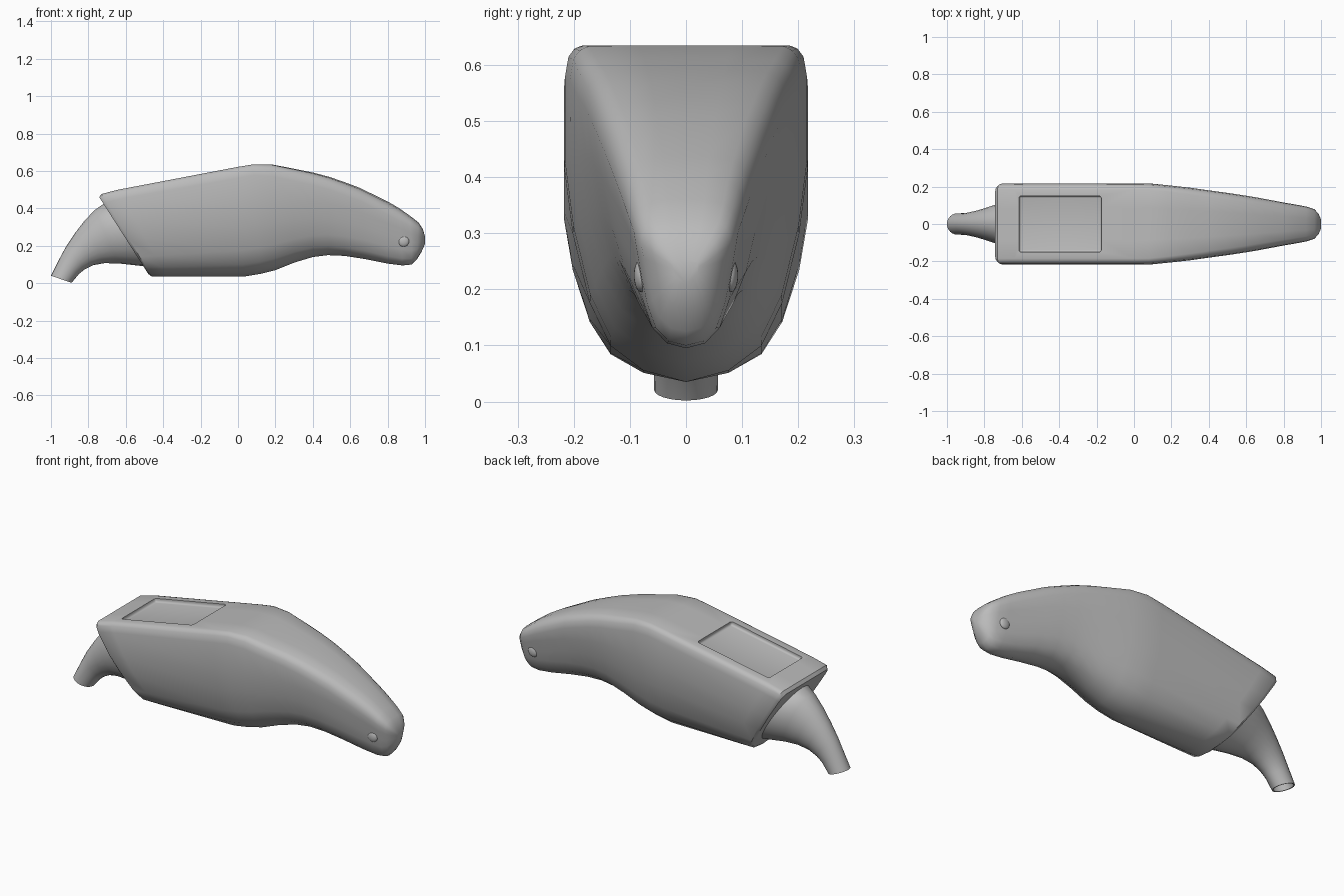
import bpy, bmesh, math
from mathutils import Vector

cube = bpy.data.objects.get("Cube")
if cube:
    bpy.data.objects.remove(cube, do_unlink=True)

grey = bpy.data.materials.new("plain grey")
grey.use_nodes = True
colour = (0.5, 0.5, 0.5, 1)
grey.diffuse_color = colour
grey.node_tree.nodes["Principled BSDF"].inputs["Base Color"].default_value = colour


def activate(obj):
    bpy.ops.object.select_all(action='DESELECT')
    obj.select_set(True)
    bpy.context.view_layer.objects.active = obj


def smooth(obj, angle=40):
    activate(obj)
    bpy.ops.object.shade_smooth_by_angle(angle=math.radians(angle))


def loft(name, rings, cap_end=True):
    """Skin closed rings of points; the first ring is always capped."""
    bm = bmesh.new()
    loops = [[bm.verts.new(p) for p in ring] for ring in rings]
    n = len(loops[0])
    for a, b in zip(loops, loops[1:]):
        for i in range(n):
            j = (i + 1) % n
            bm.faces.new((a[i], a[j], b[j], b[i]))
    bm.faces.new(loops[0])
    if cap_end:
        bm.faces.new(loops[-1])
    bmesh.ops.recalc_face_normals(bm, faces=bm.faces)
    mesh = bpy.data.meshes.new(name)
    bm.to_mesh(mesh)
    bm.free()
    mesh.materials.append(grey)
    obj = bpy.data.objects.new(name, mesh)
    bpy.context.collection.objects.link(obj)
    return obj


def section(top, bottom, width, half):
    """Ring between two centreline points from a half profile (side, height)."""
    full = half + [(-u, t) for u, t in half[-2:0:-1]]
    top, bottom = Vector((top[0], 0, top[1])), Vector((bottom[0], 0, bottom[1]))
    return [bottom.lerp(top, t) + Vector((0, u * width, 0)) for u, t in full]


# Body: flat-topped keel section blending into a rounder nose
keel = [(0, 0), (.35, .035), (.62, .11), (.79, .24), (.93, .45), (1, .65),
        (1, .9), (.97, .965), (.92, .99), (.85, 1), (.4, 1), (0, 1)]
nose = [(0, 0), (.33, .03), (.58, .12), (.74, .28), (.84, .45), (.94, .65),
        (1, .78), (.97, .87), (.88, .93), (.72, .975), (.35, 1), (0, 1)]
stations = [
    ((-.742, .46), (-.48, .05), .205), ((-.73, .477), (-.462, .036), .217),
    ((-.64, .5), (-.38, .035), .217), ((0, .622), (.03, .035), .217),
    ((.08, .635), (.12, .05), .216), ((.18, .635), (.2, .07), .207),
    ((.3, .612), (.3, .11), .194), ((.4, .592), (.4, .14), .18),
    ((.49, .568), (.48, .15), .168), ((.57, .54), (.57, .146), .156),
    ((.65, .51), (.68, .129), .142), ((.8, .437), (.8, .105), .115),
    ((.86, .402), (.88, .095), .104), ((.92, .36), (.93, .1), .093),
    ((.965, .325), (.955, .125), .08), ((.988, .29), (.98, .165), .056),
    ((1, .25), (1, .21), .024)]
rings = []
for top, bottom, width in stations:
    k = min(max((top[0] - .1) / .75, 0), 1)
    half = [(a[0] + (b[0] - a[0]) * k, a[1] + (b[1] - a[1]) * k)
            for a, b in zip(keel, nose)]
    rings.append(section(top, bottom, width, half))
body = loft("body", rings)

# Shallow rounded window recess in the sloping top
bpy.ops.mesh.primitive_cube_add(size=1, location=(-.395, 0, .547),
                                rotation=(0, -math.atan2(.122, .64), 0))
cutter = bpy.context.object
cutter.name = "window_cutter"
cutter.scale = (.448, .3, .04)
bpy.ops.object.transform_apply(location=False, rotation=False, scale=True)
bevel = cutter.modifiers.new("corners", 'BEVEL')
bevel.width, bevel.segments = .012, 3
cutter.hide_render = True
cut = body.modifiers.new("window", 'BOOLEAN')
cut.operation, cut.solver, cut.object = 'DIFFERENCE', 'EXACT', cutter
activate(body)
bpy.ops.object.modifier_apply(modifier="window")
bpy.data.objects.remove(cutter, do_unlink=True)
smooth(body)

# Tail spout: drooping oval tube with a hollow end
oval = [(math.sin(a), (1 - math.cos(a)) / 2)
        for a in (math.pi * i / 12 for i in range(13))]
tail_stations = [
    ((-.68, .42), (-.47, .09), .15), ((-.71, .43), (-.525, .093), .143),
    ((-.765, .392), (-.64, .106), .115), ((-.82, .335), (-.715, .107), .093),
    ((-.87, .27), (-.775, .096), .076), ((-.92, .195), (-.82, .074), .064),
    ((-.955, .13), (-.85, .05), .058), ((-1, .04), (-.89, .002), .057),
    ((-.993, .038), (-.897, .005), .051), ((-.945, .13), (-.86, .055), .05)]
tail = loft("tail_spout", [section(*s, oval) for s in tail_stations])
smooth(tail)

# Eyes: small flattened domes on both sides of the nose
for side, label in ((-1, "right_eye"), (1, "left_eye")):
    bpy.ops.mesh.primitive_uv_sphere_add(segments=20, ring_count=12, radius=1,
                                         location=(.885, side * .079, .225))
    eye = bpy.context.object
    eye.name = label
    eye.scale = (.03, .014, .03)
    eye.data.materials.append(grey)
    smooth(eye)
